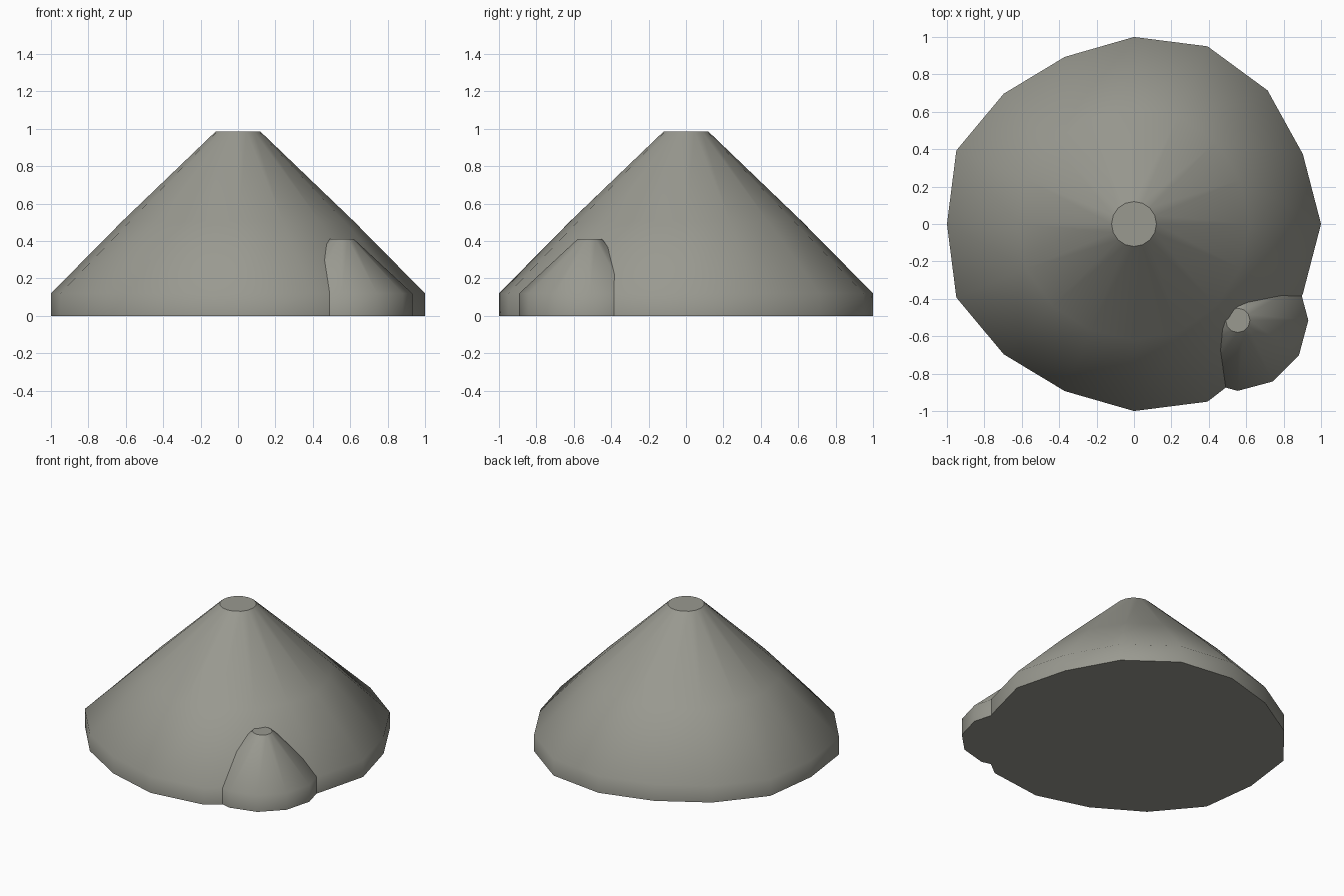
import bpy, bmesh
from math import cos, sin, tau

if "Cube" in bpy.data.objects:
    bpy.data.objects.remove(bpy.data.objects["Cube"], do_unlink=True)

# Warm grey stone
stone = bpy.data.materials.new("grey_stone")
stone.use_nodes = True
colour = (0.32, 0.32, 0.28, 1)
stone.diffuse_color = colour
bsdf = stone.node_tree.nodes["Principled BSDF"]
bsdf.inputs["Base Color"].default_value = colour
bsdf.inputs["Roughness"].default_value = 0.9


def mound(name, centre, levels, sides, rim):
    """Truncated cone: levels are (radius, z, wobble) rings, rim scales each corner."""
    bm = bmesh.new()
    rings = []
    for radius, z, wobble in levels:
        ring = []
        for i in range(sides):
            r = radius * (1 + (rim[i % len(rim)] - 1) * wobble)
            a = tau * i / sides
            ring.append(bm.verts.new((centre[0] + r * cos(a), centre[1] + r * sin(a), z)))
        rings.append(ring)
    for low, high in zip(rings, rings[1:]):
        for i in range(sides):
            j = (i + 1) % sides
            bm.faces.new((low[i], low[j], high[j], high[i])).smooth = True
    # Flat caps with crisp borders, smooth flanks
    for cap in (bm.faces.new(rings[0][::-1]), bm.faces.new(rings[-1])):
        for edge in cap.edges:
            edge.smooth = False
    mesh = bpy.data.meshes.new(name)
    bm.to_mesh(mesh)
    bm.free()
    mesh.materials.append(stone)
    obj = bpy.data.objects.new(name, mesh)
    bpy.context.collection.objects.link(obj)
    return obj


# Large mound with a slightly uneven rim
uneven = [1, 0.977, 1.01, 1.028, 1, 0.967, 0.985, 1.028,
          1, 1.028, 0.985, 0.967, 1, 1.028, 1, 0.977]
mound("large_mound", (0, 0),
      [(1, 0, 1), (1, 0.12, 1), (0.62, 0.505, 0.3), (0.12, 0.985, 0)], 16, uneven)

# Small mound growing out of the front left flank
mound("small_mound", (0.555, -0.515),
      [(0.377, 0, 0), (0.377, 0.12, 0), (0.065, 0.41, 0)], 12, [1])
